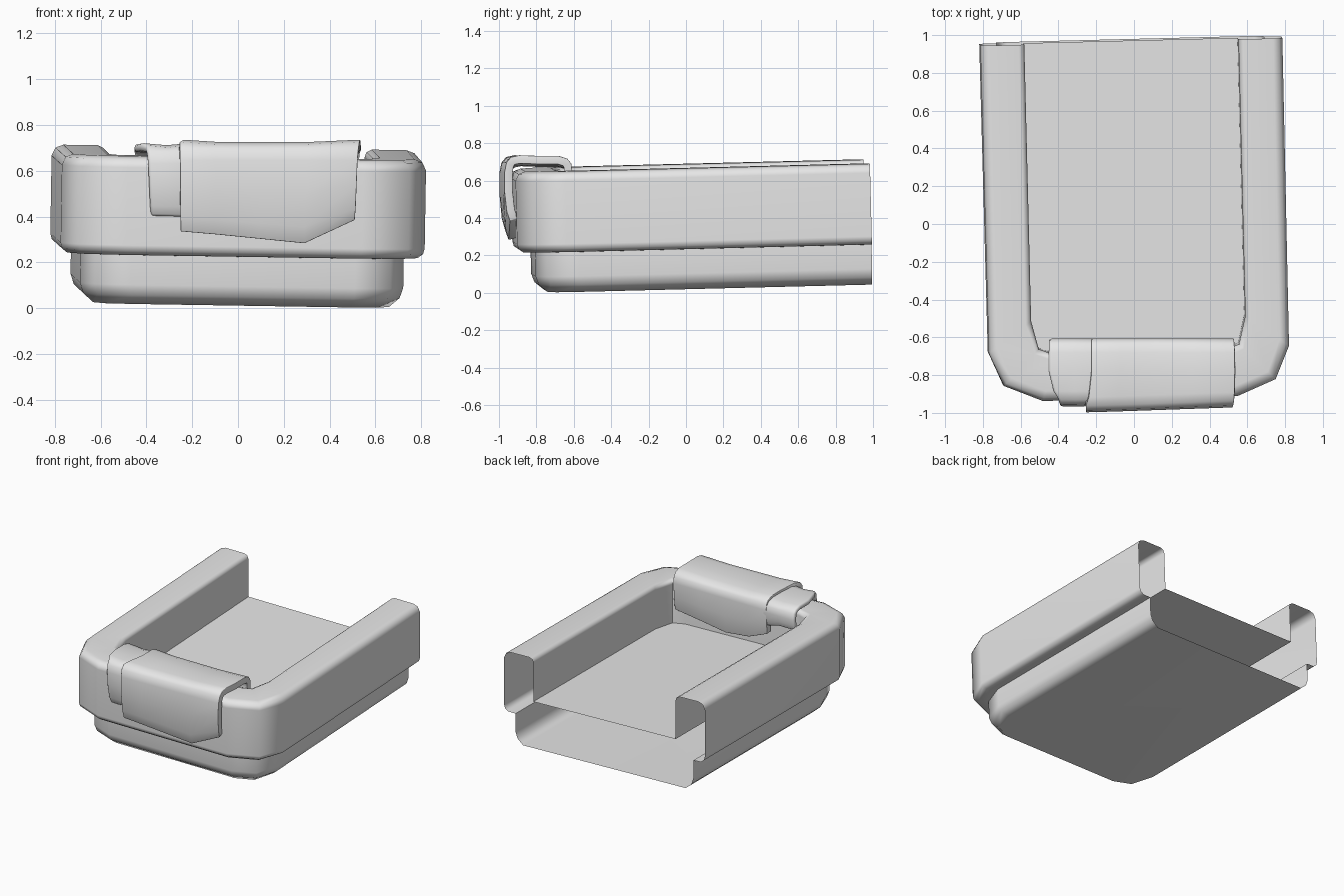
import bpy

if "Cube" in bpy.data.objects:
    bpy.data.objects.remove(bpy.data.objects["Cube"])

grey = bpy.data.materials.new("plain_grey")
grey.diffuse_color = (0.8, 0.8, 0.8, 1)
grey.use_nodes = True
grey.node_tree.nodes["Principled BSDF"].inputs["Base Color"].default_value = grey.diffuse_color


def make_object(name, verts, faces, angle):
    mesh = bpy.data.meshes.new(name)
    mesh.from_pydata(verts, [], faces)
    mesh.materials.append(grey)
    obj = bpy.data.objects.new(name, mesh)
    bpy.context.collection.objects.link(obj)
    bpy.ops.object.select_all(action='DESELECT')
    obj.select_set(True)
    bpy.context.view_layer.objects.active = obj
    bpy.ops.object.shade_smooth_by_angle(angle=angle)
    return obj


def grid_faces(rows, cols):
    return [(r * cols + c, r * cols + c + 1, (r + 1) * cols + c + 1, (r + 1) * cols + c)
            for r in range(rows - 1) for c in range(cols - 1)]


# Tray shell: rim section swept round a U outline, open at the back
OUTER = [(0.80, 0.98), (0.795, -0.65), (0.72, -0.825), (0.515, -0.91)]
INNER = [(0.567, 0.98), (0.567, -0.485), (0.53, -0.635), (0.45, -0.665)]
# (inset from the outer outline, height), from floor over the rim to the base
SECTION = [(0.23, 0.335), (0.23, 0.615), (0.222, 0.637), (0.20, 0.648),
           (0.05, 0.648), (0.016, 0.635), (0.0, 0.60), (0.0, 0.26),
           (0.007, 0.235), (0.03, 0.217), (0.09, 0.215), (0.09, 0.085),
           (0.105, 0.04), (0.15, 0.0)]

verts = []
for inset, z in SECTION:
    t = inset / 0.23
    half = [(ox + (ix - ox) * t, oy + (iy - oy) * t)
            for (ox, oy), (ix, iy) in zip(OUTER, INNER)]
    ring = half + [(-x, y) for x, y in reversed(half)]
    verts += [(x, y, z) for x, y in ring]
n = 2 * len(OUTER)
faces = grid_faces(len(SECTION), n)
faces.append(tuple(reversed(range(n))))                 # inner floor
faces.append(tuple(range(len(verts) - n, len(verts))))  # underside
tray = make_object("tray_shell", verts, faces, 0.87)
tray.rotation_euler = (0.025, 0.016, 0.025)
tray.location.z = 0.03
tray.modifiers.new("normals", 'WEIGHTED_NORMAL').keep_sharp = True


# Saddle-shaped clip over the front rim
def saddle(name, columns, x_left, x_right, front_y, top_z, thickness):
    """columns: (fraction across, front bottom z, back bottom z)."""
    last = len(columns) - 1

    def section(front_z, back_z):
        f, t = front_y, top_z
        up, down = t - 0.09 - front_z, t - 0.09 - back_z
        return [(f + 0.03, front_z), (f + 0.012, front_z + 0.2 * up),
                (f, front_z + 0.6 * up), (f, t - 0.09), (f + 0.01, t - 0.04),
                (f + 0.035, t - 0.01), (f + 0.08, t), (-0.78, t - 0.004),
                (-0.68, t - 0.004), (-0.635, t - 0.018), (-0.613, t - 0.045),
                (-0.607, t - 0.09), (-0.61, t - 0.09 - 0.5 * down), (-0.62, back_z)]

    def edge(stops, r):
        # front bottom, front top, mid top, back
        if r <= 5:
            return stops[0] + (stops[1] - stops[0]) * r / 5
        if r <= 7:
            return stops[1] + (stops[2] - stops[1]) * (r - 5) / 2
        return stops[2] + (stops[3] - stops[2]) * (r - 7) / 6

    points = [section(fz, bz) for _, fz, bz in columns]
    rows = len(points[0])
    verts = []
    for r in range(rows):
        a, b = edge(x_left, r), edge(x_right, r)
        for c, (frac, _, _) in enumerate(columns):
            x = a + (b - a) * frac
            y, z = points[c][r]
            if r < 7:
                y += 0.035 * max(0, x + 0.22)   # front follows the turned rim
            if 5 <= r <= 9 and 0 < c < last:
                z -= 0.01                       # soft dip along the top
            verts.append((x, y, z))
    obj = make_object(name, verts, grid_faces(rows, len(columns)), 0.9)
    solid = obj.modifiers.new("thickness", 'SOLIDIFY')
    solid.thickness = thickness
    solid.offset = -1
    bevel = obj.modifiers.new("soft_edges", 'BEVEL')
    bevel.width = 0.014
    bevel.segments = 3
    bevel.limit_method = 'ANGLE'
    bevel.angle_limit = 0.9
    return obj


saddle("clip_main_flap",
       [(0, 0.335, 0.47), (0.2, 0.322, 0.41), (0.45, 0.303, 0.39),
        (0.71, 0.283, 0.42), (1, 0.385, 0.45)],
       (-0.25, -0.255, -0.225, -0.225), (0.51, 0.53, 0.535, 0.525),
       -0.997, 0.736, 0.045)
saddle("clip_side_flap",
       [(0, 0.40, 0.55), (0.5, 0.398, 0.55), (1, 0.395, 0.52)],
       (-0.38, -0.40, -0.45, -0.45), (-0.21, -0.21, -0.19, -0.19),
       -0.965, 0.722, 0.035)
